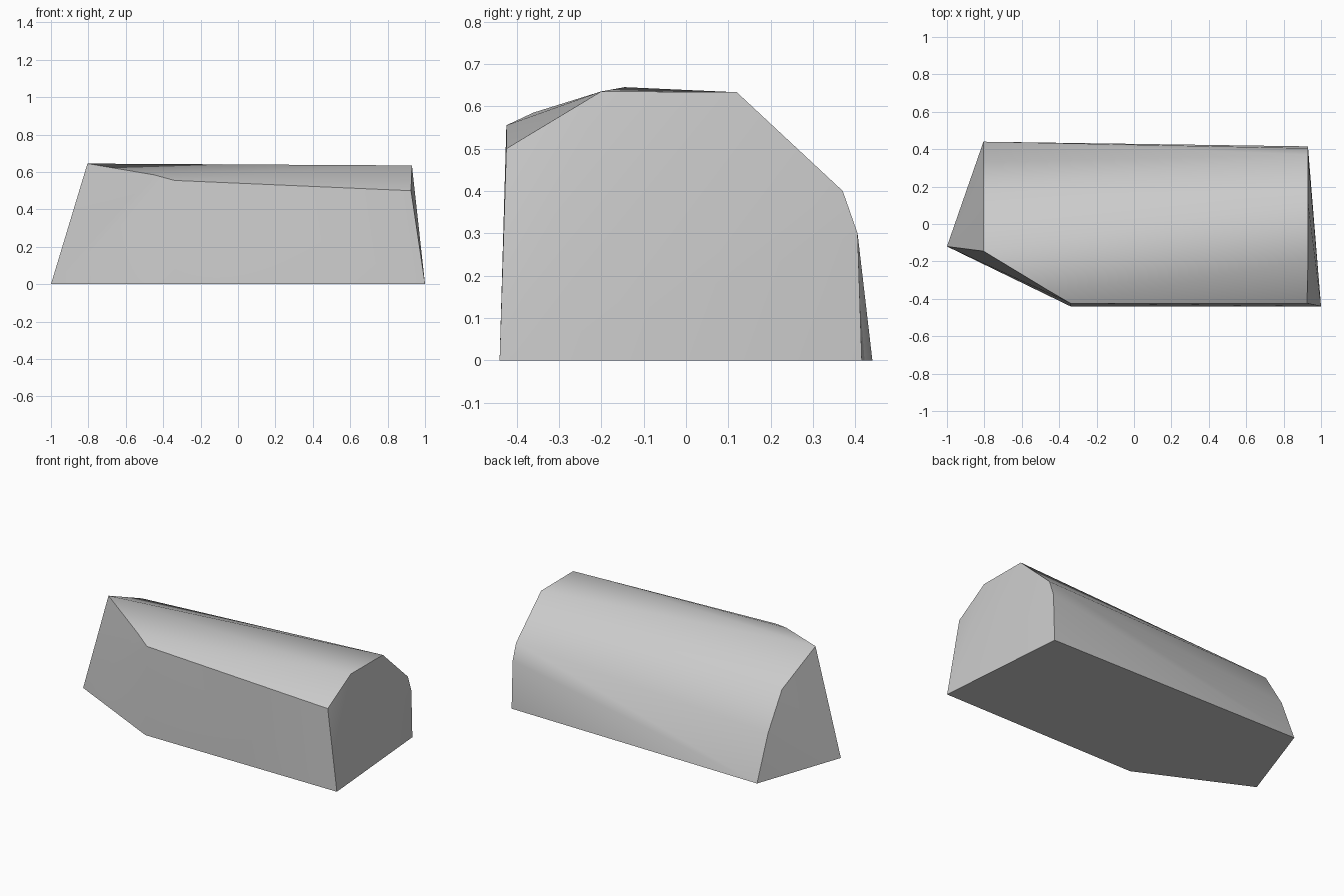
import bpy, bmesh, math

if "Cube" in bpy.data.objects:
    bpy.data.objects.remove(bpy.data.objects["Cube"], do_unlink=True)

# Stone colour
grey = bpy.data.materials.new("stone_grey")
grey.use_nodes = True
colour = (0.6, 0.6, 0.6, 1)
grey.diffuse_color = colour
grey.node_tree.nodes["Principled BSDF"].inputs["Base Color"].default_value = colour

# Profile of the left end, as (y, z) across a nearly flat cut
left_x = 0.93
left_profile = [(-0.2, 0.635), (0.12, 0.633), (0.37, 0.4), (0.405, 0.3), (0.415, 0)]
# Profile of the right end, rising from the back corner to the peak
right_x = -0.805
right_profile = [(0.44, 0), (0.33, 0.275), (0.19, 0.5), (-0.145, 0.645)]
# Leaning front wall and its chamfered corner
front_wall = [(1, -0.44, 0), (0.925, -0.424, 0.5),
              (-0.34, -0.44, 0), (-0.34, -0.424, 0.555),
              (-0.45, -0.36, 0.585), (-1, -0.12, 0)]

points = [(left_x, y, z) for y, z in left_profile]
points += [(right_x, y, z) for y, z in right_profile]
points += front_wall

# Wrap the profiles into one faceted block
bm = bmesh.new()
for p in points:
    bm.verts.new(p)
bmesh.ops.convex_hull(bm, input=bm.verts[:])
bmesh.ops.dissolve_limit(bm, angle_limit=math.radians(0.5),
                         verts=bm.verts[:], edges=bm.edges[:])
bmesh.ops.recalc_face_normals(bm, faces=bm.faces[:])
mesh = bpy.data.meshes.new("stone_block")
bm.to_mesh(mesh)
bm.free()
mesh.materials.append(grey)

block = bpy.data.objects.new("stone_block", mesh)
bpy.context.collection.objects.link(block)

# Soft facets with crisp cut edges
bpy.ops.object.select_all(action='DESELECT')
block.select_set(True)
bpy.context.view_layer.objects.active = block
bpy.ops.object.shade_smooth_by_angle(angle=math.radians(30))
